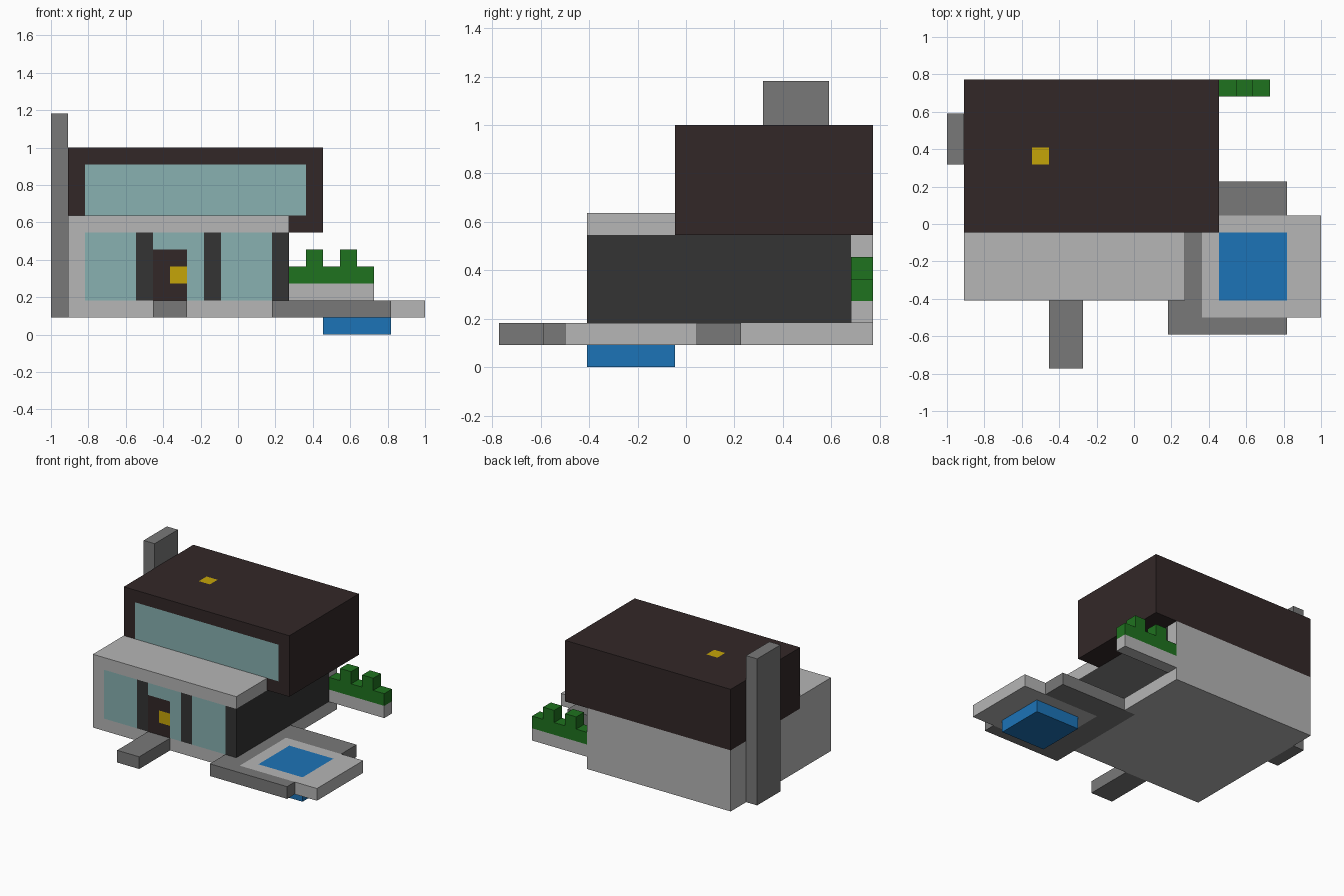
import bpy, bmesh
from mathutils import Vector

if "Cube" in bpy.data.objects:
    bpy.data.objects.remove(bpy.data.objects["Cube"])

U = 1 / 11  # the house is laid out on a grid, 22 units wide


def material(name, r, g, b):
    m = bpy.data.materials.new(name)
    m.diffuse_color = [(c / 255) ** 2.2 for c in (r, g, b)] + [1]
    m.use_nodes = True
    m.node_tree.nodes["Principled BSDF"].inputs["Base Color"].default_value = m.diffuse_color
    return m


LIGHT = material("light_concrete", 180, 180, 180)
STONE = material("stone", 120, 120, 120)
DARK = material("dark_wall", 55, 55, 55)
TIMBER = material("dark_timber", 54, 44, 44)
GLASS = material("glass", 135, 175, 175)
WATER = material("water", 34, 115, 182)
GREEN = material("leaves", 36, 114, 36)
GOLD = material("gold", 196, 163, 17)


def prism(name, profile, axis, start, end, mat):
    """Extrude a profile (xz along y, or yz along x) between start and end."""
    place = (lambda a, b: (start, a, b)) if axis == "x" else (lambda a, b: (a, start, b))
    bm = bmesh.new()
    face = bm.faces.new([bm.verts.new(Vector(place(a, b)) * U) for a, b in profile])
    ext = bmesh.ops.extrude_face_region(bm, geom=[face])["geom"]
    d = (end - start) * U
    bmesh.ops.translate(bm, verts=[v for v in ext if isinstance(v, bmesh.types.BMVert)],
                        vec=(d, 0, 0) if axis == "x" else (0, d, 0))
    bmesh.ops.recalc_face_normals(bm, faces=bm.faces)
    me = bpy.data.meshes.new(name)
    bm.to_mesh(me)
    bm.free()
    me.materials.append(mat)
    ob = bpy.data.objects.new(name, me)
    bpy.context.collection.objects.link(ob)
    return ob


def box(name, x, y, z, mat, hosts=()):
    """Box from x, y, z ranges; it is let flush into each host."""
    ob = prism(name, [(x[0], z[0]), (x[1], z[0]), (x[1], z[1]), (x[0], z[1])],
               "y", y[0], y[1], mat)
    for host in hosts:
        mod = host.modifiers.new("recess", "BOOLEAN")
        mod.operation, mod.solver, mod.object = "DIFFERENCE", "EXACT", ob
        bpy.context.view_layer.objects.active = host
        bpy.ops.object.modifier_apply(modifier=mod.name)
    return ob


# Ground floor with the porch roof standing one unit higher
ground = prism("ground_floor", [(-4.5, 1), (8.5, 1), (8.5, 6), (-0.5, 6), (-0.5, 7), (-4.5, 7)],
               "x", -10, 3, LIGHT)
box("side_wall", (2, 3), (-4.5, 7.5), (2, 6), DARK, [ground])

# Glazed front with pillars, door and handle
front = (-4.5, -3.5)
glazing = box("front_glazing", (-9, 2), front, (2, 6), GLASS, [ground])
for i, x in enumerate((-6, -2)):
    box(f"pillar_{i + 1}", (x, x + 1), front, (2, 6), DARK, [glazing])
door = box("door", (-5, -3), front, (2, 5), TIMBER, [glazing])
box("door_handle", (-4, -3), front, (3, 4), GOLD, [door])

# Upper floor with its long window and roof light
upper = box("upper_floor", (-10, 5), (-0.5, 8.5), (6, 11), TIMBER)
box("upper_window", (-9, 4), (-0.5, 0.5), (7, 10), GLASS, [upper])
box("roof_light", (-6, -5), (3.5, 4.5), (10, 11), GOLD, [upper])

# Chimney and entrance path
box("chimney", (-11, -10), (3.5, 6.5), (1, 13), STONE)
box("path", (-5, -3), (-8.5, -4.5), (1, 2), STONE)

# Terrace, pool surround and pool
terrace = box("terrace", (2, 9), (-6.5, 2.5), (1, 2), STONE, [ground])
surround = box("pool_surround", (4, 11), (-5.5, 0.5), (1, 2), LIGHT, [terrace])
box("pool", (5, 9), (-4.5, -0.5), (0, 2), WATER, [surround])

# Planter and hedge with two taller shoots
box("planter", (3, 8), (7.5, 8.5), (2, 3), LIGHT)
hedge = [(3, 3), (8, 3), (8, 4)]
for x in (6, 4):
    hedge += [(x + 1, 4), (x + 1, 5), (x, 5), (x, 4)]
prism("hedge", hedge + [(3, 4)], "y", 7.5, 8.5, GREEN)
